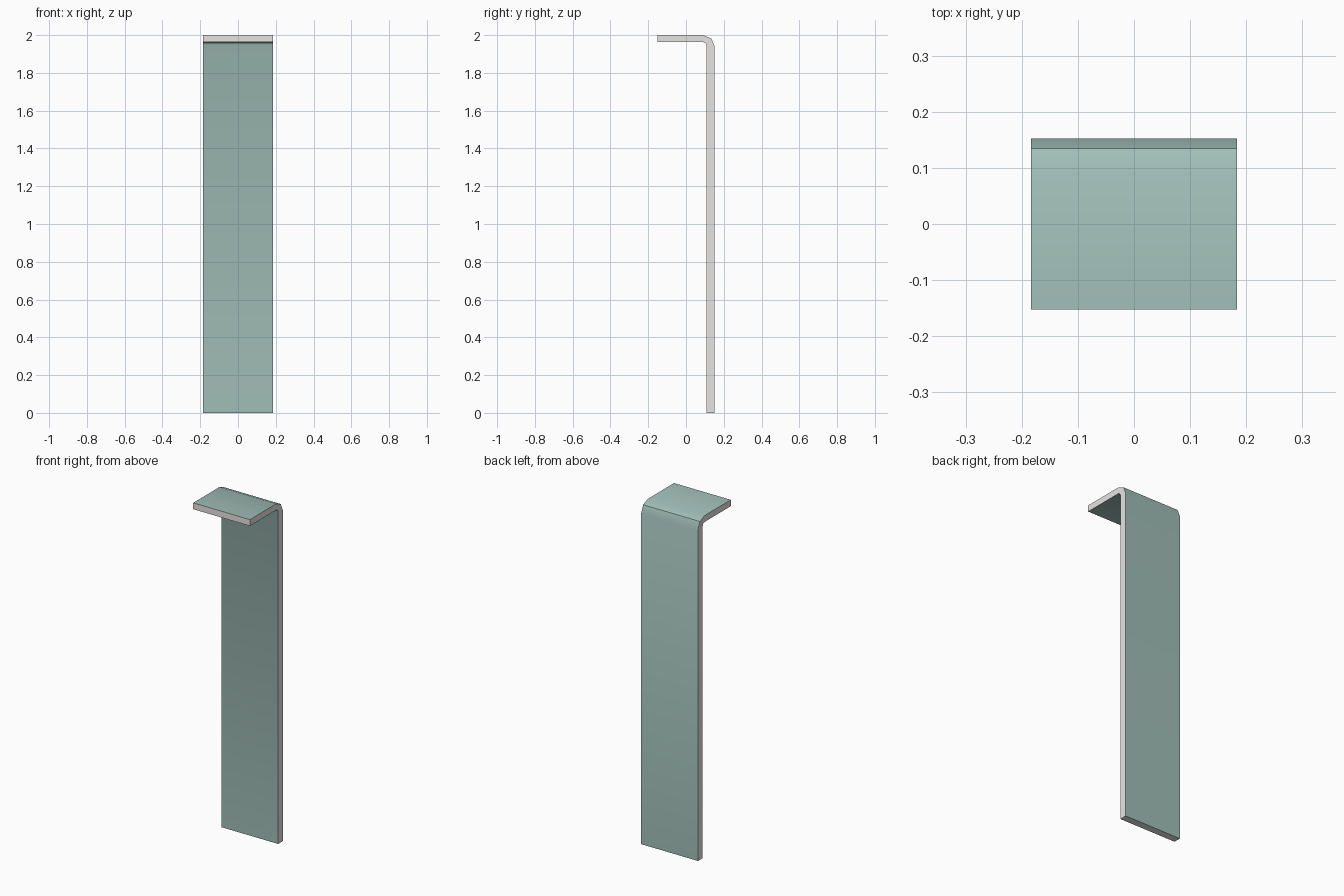
import bpy, bmesh, math

if "Cube" in bpy.data.objects:
    bpy.data.objects.remove(bpy.data.objects["Cube"])

HALF_W = 0.184            # half width in x
BACK, FRONT = 0.152, -0.152
WALL_Y = 0.109            # inner face of the upright
LIP_Z = 1.963             # underside of the lip
R_OUT, R_IN, STEPS = 0.061, 0.019, 2


def bend(cy, cz, r):
    """Points of a quarter bend from the lip (up) to the upright (back)."""
    return [(cy + r * math.sin(a), cz + r * math.cos(a))
            for a in (math.pi / 2 * i / STEPS for i in range(STEPS + 1))]


# Side profile of the bent plate in (y, z)
outer = [(FRONT, 2.0)] + bend(BACK - R_OUT, 2.0 - R_OUT, R_OUT) + [(BACK, 0.0)]
inner = [(FRONT, LIP_Z)] + bend(WALL_Y - R_IN, LIP_Z - R_IN, R_IN) + [(WALL_Y, 0.0)]
profile = outer + inner[::-1]

# Extrude the profile across the width
bm = bmesh.new()
left = [bm.verts.new((-HALF_W, y, z)) for y, z in profile]
right = [bm.verts.new((HALF_W, y, z)) for y, z in profile]
n = len(profile)
n_out = len(outer)
cut_edges = (n_out - 1, n - 1)      # bottom end and lip end
for i in range(n):
    j = (i + 1) % n
    face = bm.faces.new((left[i], left[j], right[j], right[i]))
    face.material_index = 0 if i in cut_edges else 1

# Side edges as quad strips between outer and inner lines
for ring in (left, right):
    for i in range(n_out - 1):
        bm.faces.new((ring[i], ring[i + 1], ring[n - 2 - i], ring[n - 1 - i]))
bmesh.ops.recalc_face_normals(bm, faces=bm.faces[:])

mesh = bpy.data.meshes.new("bent_panel")
bm.to_mesh(mesh)
bm.free()
panel = bpy.data.objects.new("bent_panel", mesh)
bpy.context.collection.objects.link(panel)

# Grey cut edges, green-grey faces
for name, color in (("edge_grey", (0.8, 0.78, 0.77, 1)),
                    ("panel_green", (0.36, 0.52, 0.48, 1))):
    mat = bpy.data.materials.new(name)
    mat.diffuse_color = color
    mat.use_nodes = True
    mat.node_tree.nodes["Principled BSDF"].inputs["Base Color"].default_value = mat.diffuse_color
    mesh.materials.append(mat)

# Soft bend with crisp edges
bpy.context.view_layer.objects.active = panel
panel.select_set(True)
bpy.ops.object.shade_smooth_by_angle(angle=math.radians(30))
